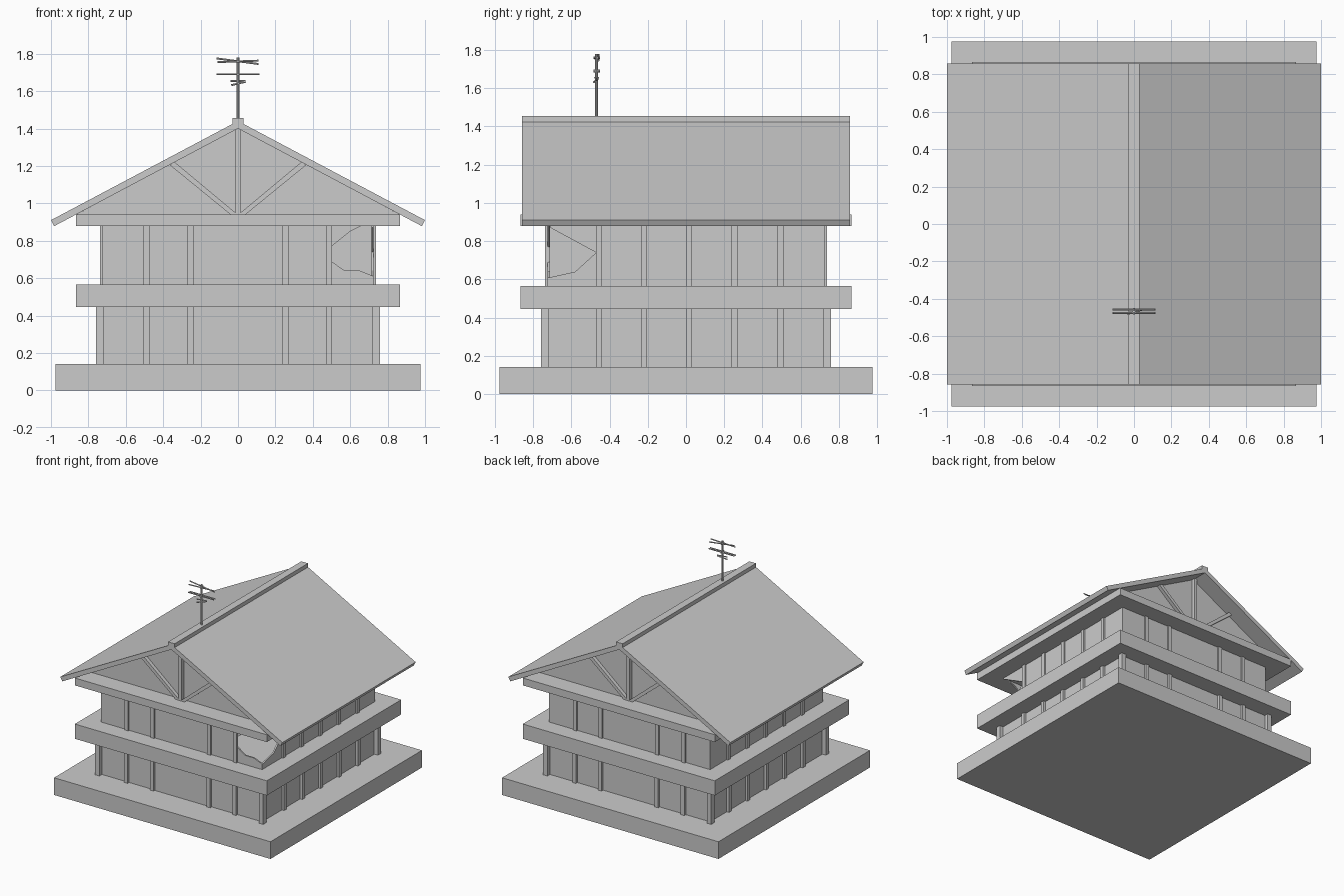
import bpy, bmesh, math
from mathutils import Vector, Matrix

if "Cube" in bpy.data.objects:
    bpy.data.objects.remove(bpy.data.objects["Cube"])


def finish(name, bm):
    bmesh.ops.recalc_face_normals(bm, faces=bm.faces)
    me = bpy.data.meshes.new(name)
    bm.to_mesh(me)
    bm.free()
    ob = bpy.data.objects.new(name, me)
    bpy.context.collection.objects.link(ob)
    return ob


def box(name, x0, x1, y0, y1, z0, z1):
    bm = bmesh.new()
    m = Matrix.Translation(((x0 + x1) / 2, (y0 + y1) / 2, (z0 + z1) / 2)) \
        @ Matrix.Diagonal((x1 - x0, y1 - y0, z1 - z0, 1))
    bmesh.ops.create_cube(bm, size=1, matrix=m)
    return finish(name, bm)


def slab(name, h, z0, z1):
    return box(name, -h, h, -h, h, z0, z1)


def prism(name, pts, a, b, axis='y'):
    """Extrude an outline (u, z) along y (u = x) or along x (u = y)."""
    put = (lambda u, z, d: (u, d, z)) if axis == 'y' else (lambda u, z, d: (d, u, z))
    bm = bmesh.new()
    f = bm.faces.new([bm.verts.new(put(u, z, a)) for u, z in pts])
    r = bmesh.ops.extrude_face_region(bm, geom=[f])
    vs = [v for v in r['geom'] if isinstance(v, bmesh.types.BMVert)]
    bmesh.ops.translate(bm, verts=vs, vec=Vector(put(0, 0, b - a)))
    return finish(name, bm)


def rod(name, p, q, r, sides=8):
    p, q = Vector(p), Vector(q)
    d = q - p
    bm = bmesh.new()
    m = Matrix.Translation((p + q) / 2) @ d.to_track_quat('Z', 'Y').to_matrix().to_4x4()
    bmesh.ops.create_cone(bm, cap_ends=True, segments=sides, radius1=r, radius2=r,
                          depth=d.length, matrix=m)
    return finish(name, bm)


W = 0.725   # wall half width

# Plinth, lower storey and the two projecting belts
slab("plinth", 0.975, 0, 0.14)
slab("lower_walls", W, 0.14, 0.445)
slab("middle_belt", 0.865, 0.445, 0.565)
slab("upper_belt", 0.865, 0.88, 0.94)

# Upper storey: thin walls, broken open at the front right corner
t = 0.012
prism("upper_front_wall", [(-W, .565), (W, .565), (W, .61), (.65, .64), (.57, .64), (.5, .69),
                           (.5, .77), (.6, .85), (.66, .88), (-W, .88)], -W, -W + t)
prism("upper_right_wall", [(W, .565), (-W + t, .565), (-W + t, .61), (-.58, .64), (-.47, .74),
                           (-.71, .87), (-.71, .88), (W, .88)], W - t, W, 'x')
box("upper_left_wall", -W, -W + t, -W + t, W, .565, .88)
box("upper_back_wall", -W + t, W - t, W - t, W, .565, .88)

# Wall posts on both storeys
for z0, z1, out, tag in ((.14, .445, .745, "lower"), (.565, .88, .738, "upper")):
    for s in (-1, 1):
        a, b = sorted((s * (W - .005), s * out))
        for x in (-.49, -.255, .255, .487):
            lo = z0
            top = z1
            box(tag + "_gable_side_post", x - .016, x + .016, a, b, lo, top)
        for y in (-.455, -.22, .015, .255, .495):
            box(tag + "_eave_side_post", a, b, y - .016, y + .016, z0, z1)
for sx in (-1, 1):
    for sy in (-1, 1):
        x, y = sx * .738, sy * .738
        box("corner_post", x - .02, x + .02, y - .02, y + .02, .14, .445)

# Entrance panel with a slatted strip above it
box("entrance_panel", -.24, .24, -.73, -.72, .14, .37)
box("entrance_strip", -.24, .24, -.732, -.72, .38, .415)
for i in range(9):
    x = -.2 + i * .05
    box("strip_slat", x - .006, x + .006, -.738, -.73, .385, .41)

# Gable infill and its timber framing at both ends
prism("gable_infill", [(-.865, .94), (.865, .94), (0, 1.405)], -.715, .715)
for s in (-1, 1):
    a, b = sorted((s * .71, s * .745))
    box("king_post", -.014, .014, a, b, .94, 1.4)
    for k in (-1, 1):
        prism("gable_brace", [(k * .014, .95), (k * .014, .94), (k * .04, .94),
                              (k * .365, 1.205), (k * .34, 1.222)], a, b)

# Pitched roof and ridge cap
prism("roof", [(-1, .91), (0, 1.44), (1, .91), (.983, .878), (0, 1.4), (-.983, .878)], -.858, .858)
box("ridge_cap", -.03, .03, -.858, .858, 1.42, 1.455)

# Roof aerial
my = -.468
rod("aerial_mast", (0, my, 1.44), (0, my, 1.78), .008)
for p, q in (((-.115, -.457, 1.775), (.11, -.457, 1.745)),
             ((-.11, -.476, 1.755), (.11, -.476, 1.763)),
             ((-.115, -.457, 1.69), (.115, -.457, 1.69)),
             ((-.115, -.476, 1.69), (.115, -.476, 1.69)),
             ((-.04, -.476, 1.655), (.04, -.46, 1.655)),
             ((-.035, -.482, 1.632), (.04, -.46, 1.65))):
    rod("aerial_bar", p, q, .005, 6)
for z in (1.69, 1.76):
    rod("aerial_clamp", (0, -.485, z), (0, -.45, z), .007, 6)
